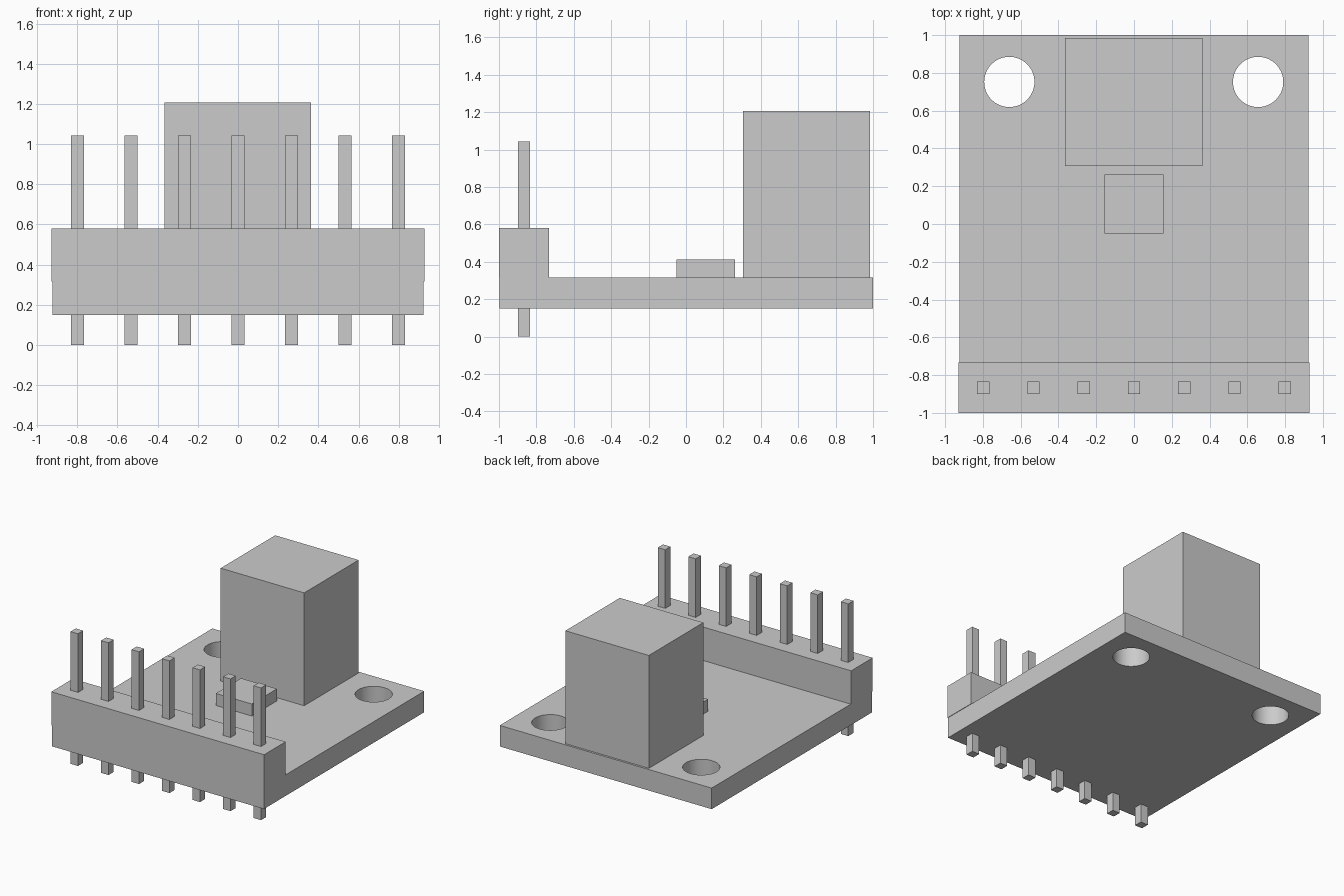
import bpy, math

cube = bpy.data.objects.get("Cube")
if cube:
    bpy.data.objects.remove(cube, do_unlink=True)

grey = bpy.data.materials.new("light_grey")
grey.use_nodes = True
colour = (0.6, 0.6, 0.6, 1)
grey.diffuse_color = colour
grey.node_tree.nodes["Principled BSDF"].inputs["Base Color"].default_value = colour


def box(name, x, y, z):
    """Box spanning the (low, high) pair on each axis."""
    spans = (x, y, z)
    bpy.ops.mesh.primitive_cube_add(size=1, location=[(a + b) / 2 for a, b in spans])
    ob = bpy.context.object
    ob.name = name
    ob.scale = [b - a for a, b in spans]
    bpy.ops.object.transform_apply(location=False, rotation=False, scale=True)
    ob.data.materials.append(grey)
    return ob


BOARD_BOTTOM, BOARD_TOP = 0.15, 0.316

# Circuit board with two round mounting holes
board = box("circuit_board", (-0.924, 0.924), (-0.997, 1), (BOARD_BOTTOM, BOARD_TOP))
for side, x in (("right", -0.66), ("left", 0.657)):
    bpy.ops.mesh.primitive_cylinder_add(vertices=64, radius=0.133, depth=1,
                                        location=(x, 0.752, BOARD_TOP))
    cutter = bpy.context.object
    cutter.name = side + "_hole_cutter"
    cutter.data.materials.append(grey)
    hole = board.modifiers.new(side + "_mounting_hole", "BOOLEAN")
    hole.object = cutter
    hole.operation = "DIFFERENCE"
    hole.solver = "EXACT"
    bpy.ops.object.select_all(action="DESELECT")
    board.select_set(True)
    bpy.context.view_layer.objects.active = board
    bpy.ops.object.modifier_apply(modifier=hole.name)
    bpy.data.objects.remove(cutter, do_unlink=True)
bpy.ops.object.shade_smooth_by_angle(angle=math.radians(30))

# Tall component and small chip
box("tall_component", (-0.365, 0.363), (0.306, 0.984), (BOARD_TOP, 1.206))
box("small_chip", (-0.157, 0.156), (-0.051, 0.262), (BOARD_TOP, 0.411))

# Pin header along the front edge
box("header_strip", (-0.928, 0.928), (-1, -0.732), (BOARD_TOP, 0.58))
HALF, PITCH, PIN_Y = 0.0325, 0.266, -0.867
for i in range(-3, 4):
    x = i * PITCH
    box(f"header_pin_{i + 4}", (x - HALF, x + HALF),
        (PIN_Y - HALF, PIN_Y + HALF), (0, 1.042))
